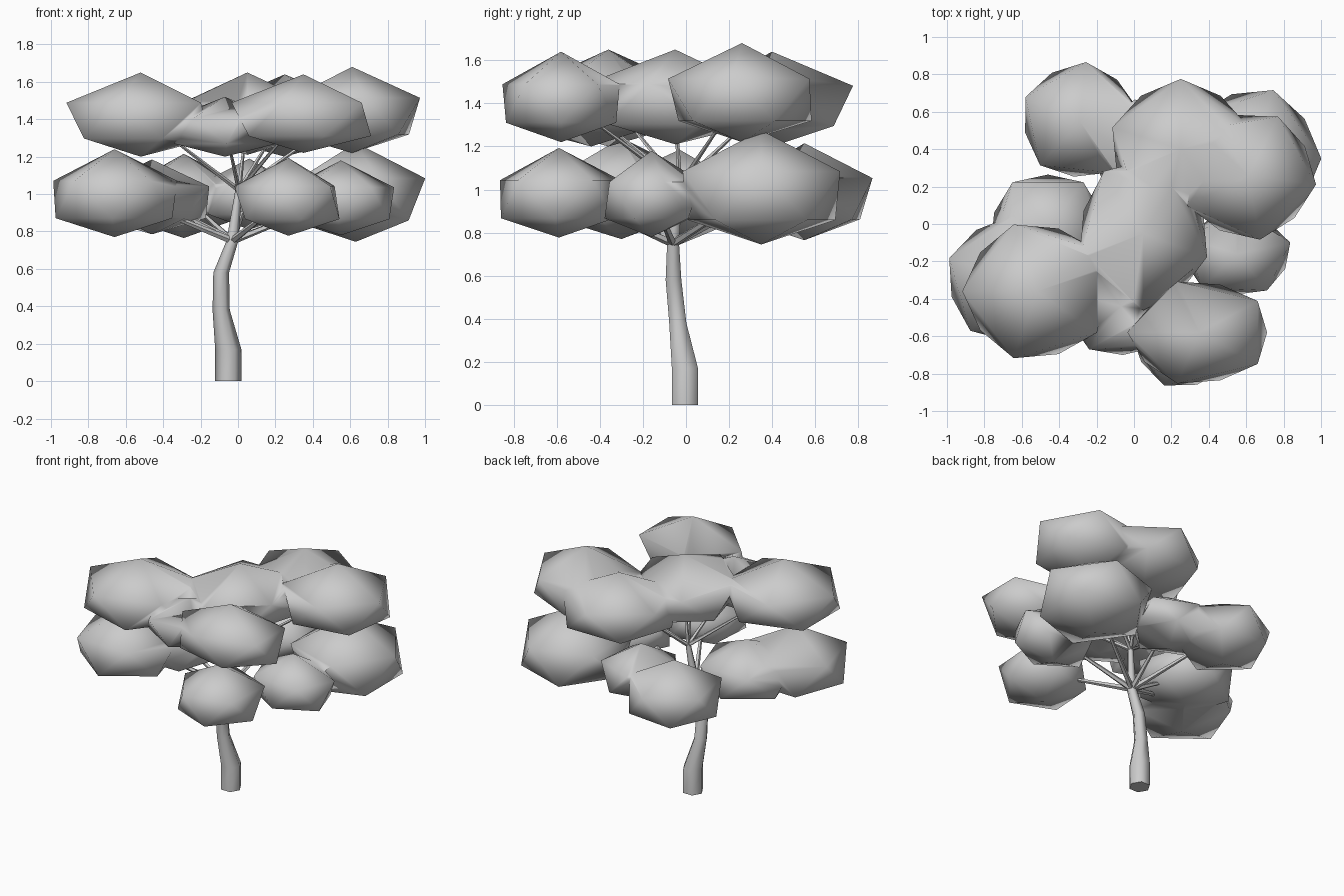
import bpy, bmesh
from math import sin, cos, pi, radians
from mathutils import Vector, Matrix

if "Cube" in bpy.data.objects:
    bpy.data.objects.remove(bpy.data.objects["Cube"])


def finish(bm, name, smooth_angle=None):
    bmesh.ops.recalc_face_normals(bm, faces=bm.faces)
    me = bpy.data.meshes.new(name)
    bm.to_mesh(me)
    bm.free()
    ob = bpy.data.objects.new(name, me)
    bpy.context.collection.objects.link(ob)
    for p in me.polygons:
        p.use_smooth = True
    if smooth_angle:
        bpy.ops.object.select_all(action='DESELECT')
        ob.select_set(True)
        bpy.context.view_layer.objects.active = ob
        bpy.ops.object.shade_smooth_by_angle(angle=radians(smooth_angle))
    return ob


def limb(name, path, sides):
    """Tapered tube through (x, y, z, radius) stations."""
    bm = bmesh.new()
    pts = [Vector(p[:3]) for p in path]
    flat = abs((pts[-1] - pts[0]).normalized().z) > 0.9
    q = Vector((0, 0, 1)).rotation_difference(pts[-1] - pts[0])
    rings = []
    for c, p in zip(pts, path):
        ring = []
        for i in range(sides):
            a = 2 * pi * i / sides
            v = Vector((cos(a), sin(a), 0)) * p[3]
            ring.append(bm.verts.new(c + (v if flat else q @ v)))
        rings.append(ring)
    for r0, r1 in zip(rings, rings[1:]):
        for i in range(sides):
            j = (i + 1) % sides
            bm.faces.new((r0[i], r0[j], r1[j], r1[i]))
    bm.faces.new(rings[0])
    bm.faces.new(rings[-1])
    return finish(bm, name, 65)


def leaf_clump(name, x, y, z, rx, ry, rz, rot):
    """Flattened icosahedron whose upper ring has a vertex at angle rot."""
    bm = bmesh.new()
    bmesh.ops.create_icosphere(bm, subdivisions=1, radius=1)
    up = max((v for v in bm.verts if 0 < v.co.z < 0.9), key=lambda v: v.co.x)
    turn_angle = radians(rot) + Vector((1, 0)).angle_signed(up.co.xy)
    # Sag both rings, so the widest part sits near mid height
    for v in bm.verts:
        if 0 < v.co.z < 0.9:
            v.co.z = 0.28
        elif -0.9 < v.co.z < 0:
            v.co = (v.co.x * .94, v.co.y * .94, -0.57)
    turn = Matrix.Rotation(turn_angle, 4, 'Z')
    size = Matrix.Diagonal((rx, ry, rz, 1))
    bm.transform(Matrix.Translation((x, y, z)) @ size @ turn)
    return finish(bm, name)


def merge(obs, name):
    """Boolean union of all clumps into one canopy shell."""
    base = obs[0]
    for o in obs[1:]:
        m = base.modifiers.new("union", 'BOOLEAN')
        m.operation, m.solver, m.object = 'UNION', 'EXACT', o
    bpy.context.view_layer.update()
    me = bpy.data.meshes.new_from_object(
        base.evaluated_get(bpy.context.evaluated_depsgraph_get()))
    base.modifiers.clear()
    base.data = me
    base.name = name
    for p in me.polygons:
        p.use_smooth = True
    for o in obs[1:]:
        bpy.data.objects.remove(o)


# Crooked trunk
limb("trunk", [(-.052, -.005, 0, .07), (-.052, -.005, .17, .07),
               (-.09, -.038, .38, .046), (-.09, -.058, .58, .042),
               (-.03, -.06, .75, .032), (.005, -.03, 1.03, .018)], 6)

# Lower and upper tiers of leaf clumps
lower = [(.63, .35, 1.01, .415, .43, .265, 0),
         (.27, -.59, .985, .325, .33, .208, -40),
         (.55, -.16, .98, .33, .26, .2, 15),
         (-.29, .55, .99, .355, .355, .225, 84),
         (.06, .42, 1.0, .3, .28, .19, 30),
         (-.66, -.3, 1.005, .39, .385, .235, 160),
         (-.46, -.03, .985, .36, .35, .2, 126)]
upper = [(-.52, -.36, 1.425, .445, .42, .225, 180),
         (.35, -.58, 1.43, .43, .32, .21, 36),
         (.05, -.05, 1.43, .4, .46, .22, -90),
         (.25, .4, 1.42, .43, .42, .22, 90),
         (.61, .26, 1.45, .41, .39, .23, -8),
         (-.07, -.44, 1.36, .34, .31, .16, 20)]

# Each clump gets a branch from the fork of its tier
tiers = (("lower", lower, (-.03, -.06, .75), .02),
         ("upper", upper, (.005, -.03, 1.02), .014))
for tier, clumps, fork, r in tiers:
    obs = []
    for i, c in enumerate(clumps):
        obs.append(leaf_clump(f"{tier}_leaf_clump_{i + 1}", *c))
        tip = Vector(fork).lerp(Vector(c[:3]), .7)
        limb(f"{tier}_branch_{i + 1}", [(*fork, r), (*tip, r * .5)], 5)
    merge(obs, f"{tier}_foliage")
